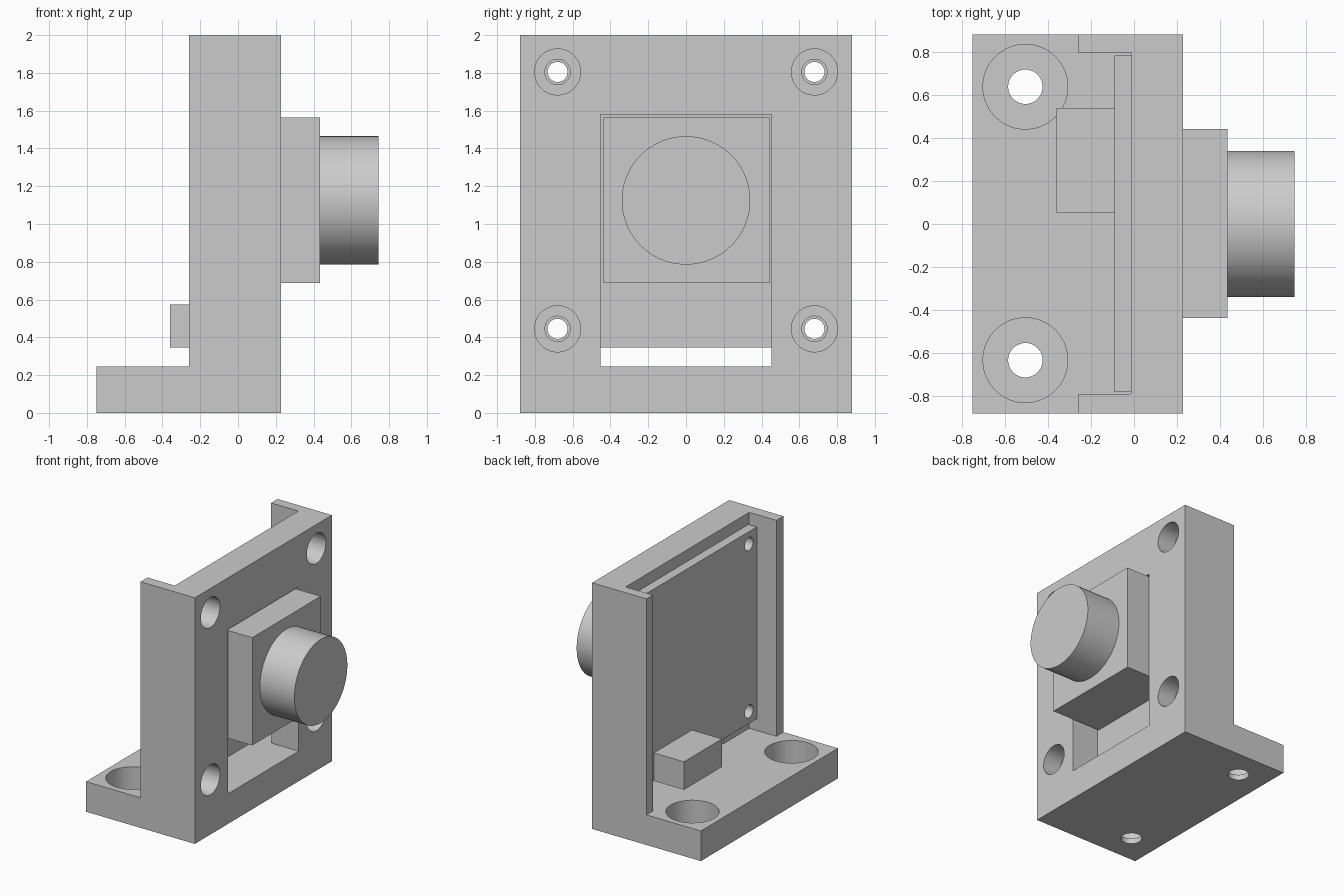
import bpy
import bmesh
from math import radians
from mathutils import Matrix, Vector

cube = bpy.data.objects.get("Cube")
if cube:
    bpy.data.objects.remove(cube, do_unlink=True)

grey = bpy.data.materials.new("plain grey")
grey.use_nodes = True
grey.diffuse_color = (0.6, 0.6, 0.6, 1)
grey.node_tree.nodes["Principled BSDF"].inputs["Base Color"].default_value = grey.diffuse_color


def finish(name, bm):
    bmesh.ops.recalc_face_normals(bm, faces=bm.faces)
    mesh = bpy.data.meshes.new(name)
    bm.to_mesh(mesh)
    bm.free()
    mesh.materials.append(grey)
    obj = bpy.data.objects.new(name, mesh)
    bpy.context.collection.objects.link(obj)
    return obj


def box(name, x, y, z):
    bm = bmesh.new()
    bmesh.ops.create_cube(bm, size=1)
    for v in bm.verts:
        v.co = [a + (b - a) * (c + 0.5) for (a, b), c in zip((x, y, z), v.co)]
    return finish(name, bm)


def cylinder(name, start, end, radius):
    start, end = Vector(start), Vector(end)
    axis = end - start
    turn = axis.to_track_quat('Z', 'Y').to_matrix().to_4x4()
    bm = bmesh.new()
    bmesh.ops.create_cone(bm, cap_ends=True, segments=72, radius1=radius, radius2=radius,
                          depth=axis.length,
                          matrix=Matrix.Translation((start + end) / 2) @ turn)
    return finish(name, bm)


def cut(target, cutters):
    for cutter in cutters:
        mod = target.modifiers.new("cut", 'BOOLEAN')
        mod.operation = 'DIFFERENCE'
        mod.solver = 'EXACT'
        mod.object = cutter
        bpy.context.view_layer.objects.active = target
        bpy.ops.object.modifier_apply(modifier=mod.name)
        bpy.data.objects.remove(cutter, do_unlink=True)


def smooth(obj):
    bpy.ops.object.select_all(action='DESELECT')
    obj.select_set(True)
    bpy.context.view_layer.objects.active = obj
    bpy.ops.object.shade_smooth_by_angle(angle=radians(30))


# Key planes shared by several parts
BACK, RAIL, SEAT, FACE = -0.75, -0.26, -0.015, 0.228
FLOOR, HALF, CENTRE = 0.245, 0.88, 1.125
corners = [(y, CENTRE + dz) for y in (-0.68, 0.68) for dz in (-0.68, 0.68)]

# Bracket: L-shaped side profile extruded across the width
bm = bmesh.new()
profile = [(BACK, 0), (FACE, 0), (FACE, 2), (RAIL, 2), (RAIL, FLOOR), (BACK, FLOOR)]
face = bm.faces.new([bm.verts.new((x, -HALF, z)) for x, z in profile])
side = bmesh.ops.extrude_face_region(bm, geom=[face])["geom"]
bmesh.ops.translate(bm, vec=(0, 2 * HALF, 0),
                    verts=[g for g in side if isinstance(g, bmesh.types.BMVert)])
bracket = finish("bracket", bm)

# Recess between the rails, window, screw holes and counterbores
cutters = [box("recess_cutter", (-0.5, SEAT), (-0.79, 0.797), (FLOOR, 2.2)),
           box("window_cutter", (-0.2, 0.4), (-0.452, 0.452), (FLOOR, 1.58))]
for y, z in corners:
    cutters.append(cylinder("screw_cutter", (-0.1, y, z), (0.4, y, z), 0.067))
    cutters.append(cylinder("counterbore_cutter", (0.07, y, z), (0.4, y, z), 0.122))
for y in (-0.633, 0.638):
    cutters.append(cylinder("mount_cutter", (-0.505, y, -0.1), (-0.505, y, 0.4), 0.08))
    cutters.append(cylinder("mount_bore_cutter", (-0.505, y, 0.045), (-0.505, y, 0.4), 0.197))
cut(bracket, cutters)
smooth(bracket)

# Circuit board with corner holes
board = box("circuit_board", (-0.09, SEAT), (-0.78, 0.783), (0.345, 1.905))
cut(board, [cylinder("board_hole_cutter", (-0.3, y, z), (0.2, y, z), 0.053)
            for y, z in corners])
smooth(board)

# Connector on the back of the board
box("connector", (-0.36, -0.09), (0.053, 0.54), (0.345, 0.573))

# Lens housing and barrel
box("lens_housing", (SEAT, 0.435), (-0.438, 0.442), (0.687, 1.563))
smooth(cylinder("lens_barrel", (0.435, 0, CENTRE), (0.745, 0, CENTRE), 0.34))
